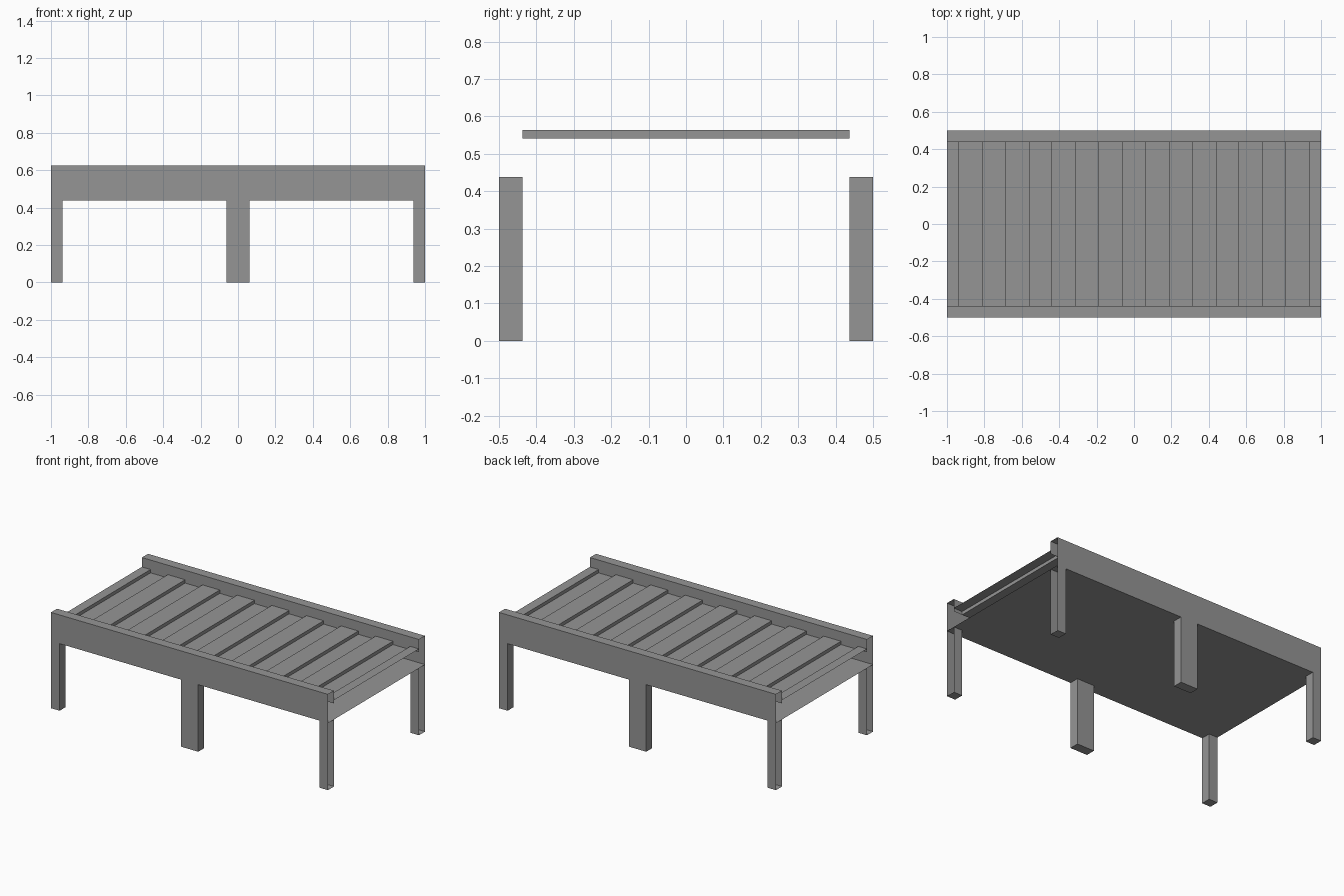
import bpy
import bmesh
from mathutils import Vector

if "Cube" in bpy.data.objects:
    bpy.data.objects.remove(bpy.data.objects["Cube"], do_unlink=True)

# Key dimensions
HALF_X, HALF_Y = 1.0, 0.5
POST = 0.0625
INNER_Y = HALF_Y - POST
LEG_TOP, RAIL_TOP = 0.4375, 0.625
GAP_Z, SLAT_Z = 0.5417, 0.5635

grey = bpy.data.materials.new("plain_grey")
grey.use_nodes = True
colour = (0.3, 0.3, 0.3, 1)
grey.diffuse_color = colour
grey.node_tree.nodes["Principled BSDF"].inputs["Base Color"].default_value = colour


def finish(name, bm):
    mesh = bpy.data.meshes.new(name)
    bm.to_mesh(mesh)
    bm.free()
    mesh.materials.append(grey)
    obj = bpy.data.objects.new(name, mesh)
    bpy.context.scene.collection.objects.link(obj)
    return obj


def sweep(name, profile, along):
    """Open profile swept along a vector into a sheet without end caps."""
    bm = bmesh.new()
    a = [bm.verts.new(p) for p in profile]
    b = [bm.verts.new(Vector(p) + Vector(along)) for p in profile]
    for i in range(len(a) - 1):
        bm.faces.new((a[i], a[i + 1], b[i + 1], b[i]))
    return finish(name, bm)


def leg(name, x0, x1, y0, y1, open_sides):
    """Box leg with the sides facing the given directions left open."""
    bm = bmesh.new()
    bmesh.ops.create_cube(bm, size=1)
    bmesh.ops.scale(bm, vec=(x1 - x0, y1 - y0, LEG_TOP), verts=bm.verts)
    bmesh.ops.translate(bm, vec=((x0 + x1) / 2, (y0 + y1) / 2, LEG_TOP / 2), verts=bm.verts)
    bm.normal_update()
    gone = [f for f in bm.faces if any(f.normal.dot(Vector(d)) > 0.9 for d in open_sides)]
    bmesh.ops.delete(bm, geom=gone, context="FACES")
    return finish(name, bm)


# Slatted deck: one stepped sheet, half slats at both ends
step = 2 * POST
x, z = -HALF_X, SLAT_Z
profile = [(x, -INNER_Y, z)]
for k in range(16):
    x = -HALF_X + POST + k * step
    profile.append((x, -INNER_Y, z))
    z = GAP_Z if z == SLAT_Z else SLAT_Z
    profile.append((x, -INNER_Y, z))
profile.append((HALF_X, -INNER_Y, z))
sweep("slatted_deck", profile, (0, 2 * INNER_Y, 0))

# Underside panel
sweep("underside_panel",
      [(HALF_X, -HALF_Y, LEG_TOP), (-HALF_X, -HALF_Y, LEG_TOP)],
      (0, 2 * HALF_Y, 0))

# Side rails and legs, front and back
UP = (0, 0, 1)
for side, s in (("front", -1), ("back", 1)):
    section = [(HALF_Y, LEG_TOP), (HALF_Y, RAIL_TOP), (INNER_Y, RAIL_TOP), (INNER_Y, GAP_Z)]
    sweep(side + "_rail", [(-s * HALF_X, s * y, h) for y, h in section],
          (s * 2 * HALF_X, 0, 0))
    y0, y1 = sorted((s * INNER_Y, s * HALF_Y))
    leg(side + "_middle_leg", -POST, POST, y0, y1, [UP])
    for end, e in (("right", -1), ("left", 1)):
        x0, x1 = sorted((e * (HALF_X - POST), e * HALF_X))
        leg(f"{side}_{end}_leg", x0, x1, y0, y1, [UP, (e, 0, 0)])
